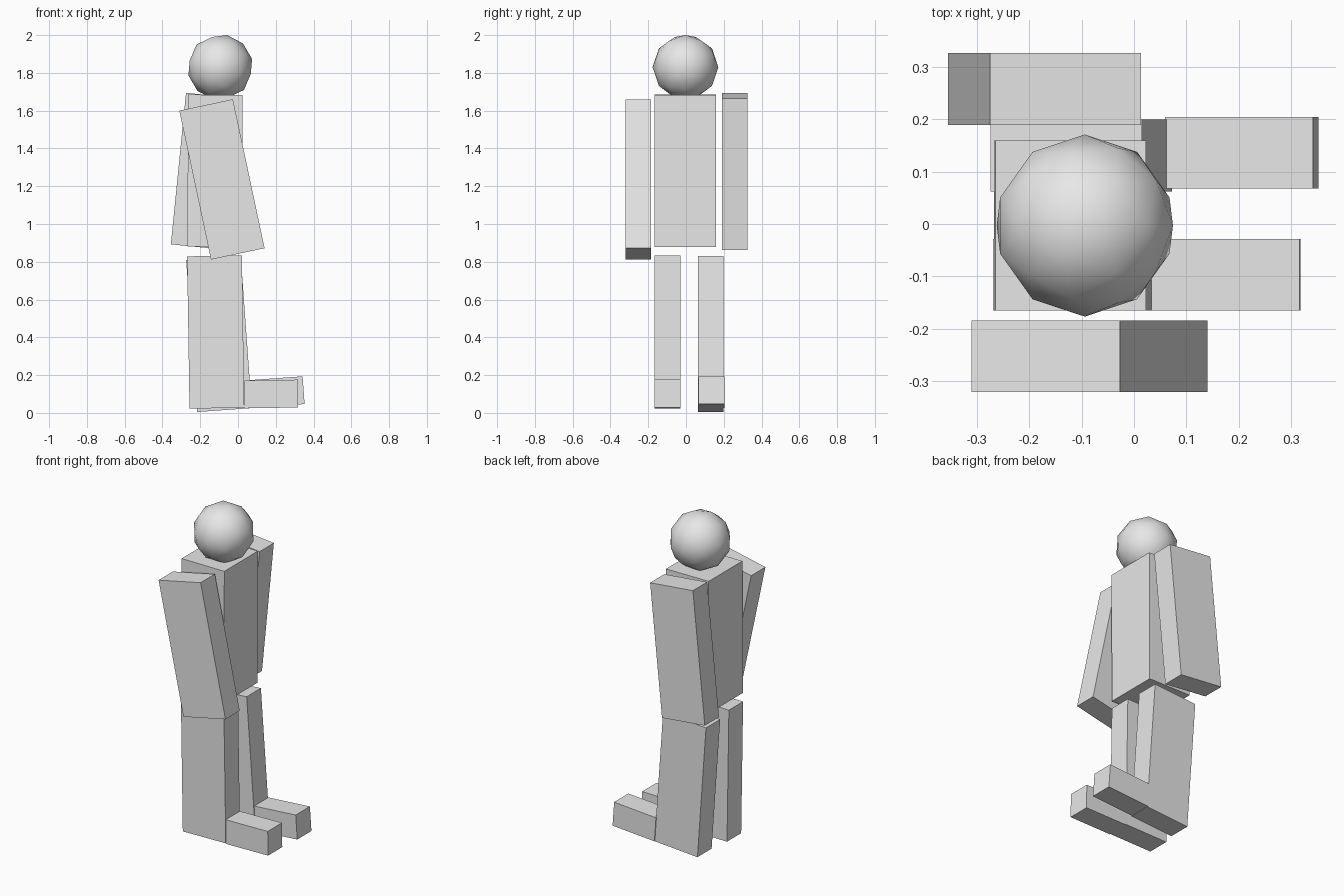
import bpy
from math import radians

default = bpy.data.objects.get("Cube")
if default:
    bpy.data.objects.remove(default, do_unlink=True)

GREY = (0.8, 0.8, 0.8, 1)
grey = bpy.data.materials.new("plain_grey")
grey.use_nodes = True
grey.diffuse_color = GREY
grey.node_tree.nodes["Principled BSDF"].inputs["Base Color"].default_value = GREY


def block(name, centre, size, swing=0):
    """A box swung forwards or backwards about the sideways axis."""
    bpy.ops.mesh.primitive_cube_add(size=1, location=centre,
                                    rotation=(0, radians(swing), 0))
    part = bpy.context.object
    part.name = name
    part.scale = size
    part.data.materials.append(grey)


LIMB = (0.29, 0.137, 0.806)
FOOT = (0.283, 0.137, 0.147)

# Torso
block("torso", (-0.122, -0.003, 1.282), (0.288, 0.325, 0.804), 0.2)

# Arms, swung in opposite directions
block("left_arm", (-0.171, 0.258, 1.279), LIMB, 5.7)
block("right_arm", (-0.085, -0.253, 1.236), LIMB, -12)

# Legs and the feet attached to them
block("left_leg", (-0.101, 0.131, 0.417), LIMB, -4.1)
block("left_foot", (0.206, 0.136, 0.11), FOOT, -4.1)
block("right_leg", (-0.118, -0.097, 0.428), LIMB, -0.9)
block("right_foot", (0.176, -0.097, 0.1), FOOT, -0.9)

# Head, a coarse smooth-shaded ball tipped forwards
bpy.ops.mesh.primitive_ico_sphere_add(subdivisions=2, radius=0.174,
                                      location=(-0.094, -0.003, 1.83),
                                      rotation=(0, radians(12), 0))
head = bpy.context.object
head.name = "head"
head.data.materials.append(grey)
bpy.ops.object.shade_smooth()
